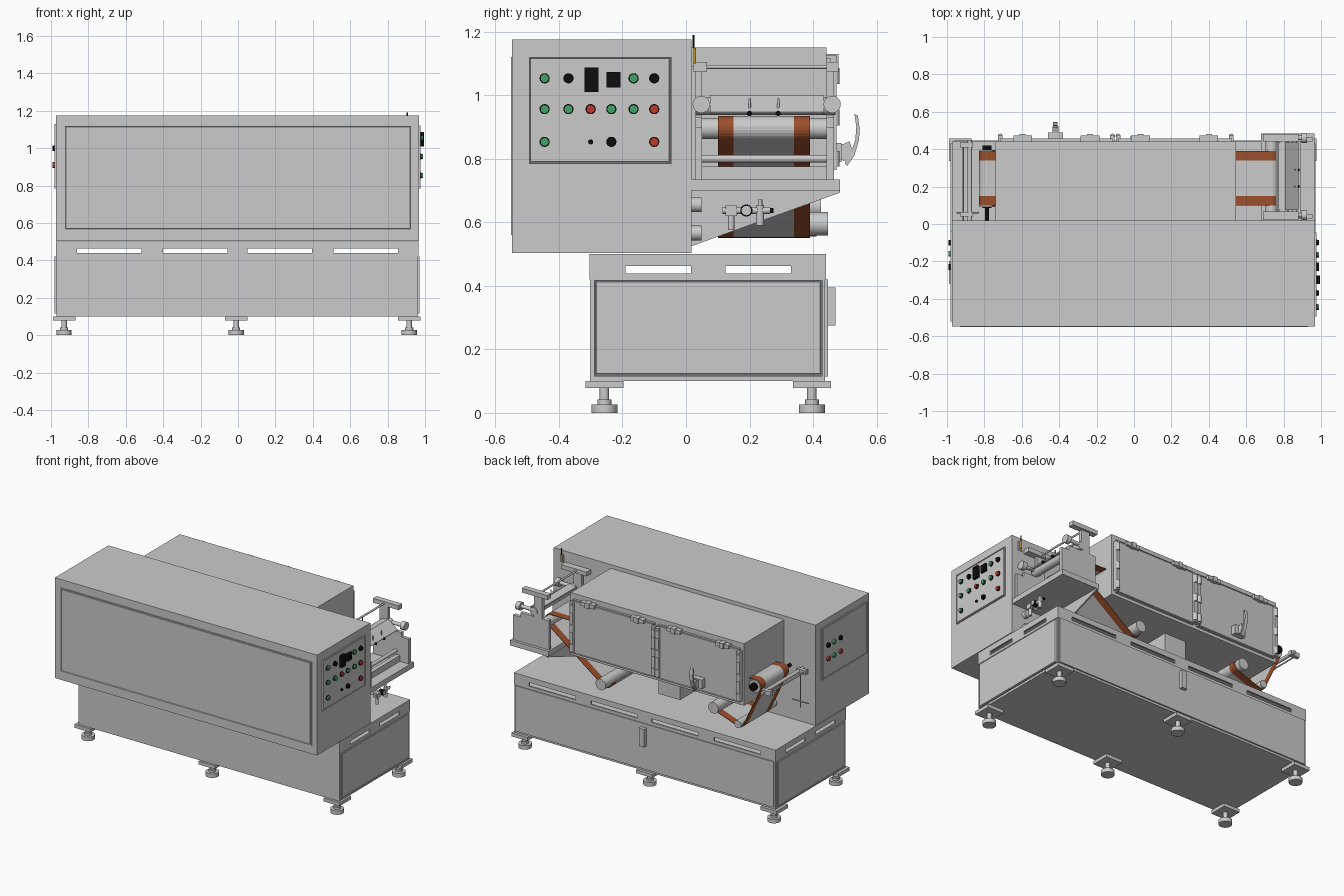
import bpy, bmesh, math
from mathutils import Vector

if "Cube" in bpy.data.objects:
    bpy.data.objects.remove(bpy.data.objects["Cube"])

def material(name, c):
    m = bpy.data.materials.new(name)
    m.diffuse_color = (*c, 1)
    m.use_nodes = True
    m.node_tree.nodes["Principled BSDF"].inputs["Base Color"].default_value = m.diffuse_color
    return m
COPPER = material("copper", (.33, .08, .025))
BLACK = material("black", (.004, .004, .004))
GREEN = material("green", (.05, .38, .14))
RED = material("red", (.5, .04, .025))
YELLOW = material("yellow", (.7, .4, .03))

def finish(name, bm, mat=None):
    me = bpy.data.meshes.new(name)
    bmesh.ops.recalc_face_normals(bm, faces=bm.faces)
    bm.to_mesh(me)
    bm.free()
    ob = bpy.data.objects.new(name, me)
    bpy.context.collection.objects.link(ob)
    if mat:
        me.materials.append(mat)
    return ob

def box(name, x0, x1, y0, y1, z0, z1, mat=None, groove=None, inset=.004):
    """Box from its limits; groove = direction of a face that gets a recessed line."""
    bm = bmesh.new()
    bmesh.ops.create_cube(bm, size=1)
    for v in bm.verts:
        v.co = ((x0+x1)/2 + v.co.x*(x1-x0), (y0+y1)/2 + v.co.y*(y1-y0), (z0+z1)/2 + v.co.z*(z1-z0))
    if groove:
        bm.normal_update()
        f = max(bm.faces, key=lambda f: f.normal.dot(Vector(groove)))
        n = f.normal.copy()
        bmesh.ops.inset_region(bm, faces=[f], thickness=inset)
        bmesh.ops.inset_region(bm, faces=[f], thickness=.003, depth=-.004)
        bmesh.ops.inset_region(bm, faces=[f], thickness=.003, depth=0)
        bmesh.ops.inset_region(bm, faces=[f], thickness=.002, depth=.004)
    return finish(name, bm, mat)

def cyl(name, a, b, r, mat=None, n=32):
    a, b = Vector(a), Vector(b)
    bm = bmesh.new()
    bmesh.ops.create_cone(bm, cap_ends=True, segments=n, radius1=r, radius2=r, depth=(b-a).length)
    rot = Vector((0, 0, 1)).rotation_difference((b-a).normalized()).to_matrix()
    for v in bm.verts:
        v.co = rot @ v.co + (a+b)/2
    for f in bm.faces:
        f.smooth = len(f.verts) == 4
    return finish(name, bm, mat)

def prism(name, pts, axis, lo, hi, mat=None):
    """Extrude a 2D profile along x (pts are y,z) or along y (pts are x,z)."""
    put = (lambda p, d: (d, p[0], p[1])) if axis == 'x' else (lambda p, d: (p[0], d, p[1]))
    bm = bmesh.new()
    f = bm.faces.new([bm.verts.new(put(p, lo)) for p in pts])
    new = bmesh.ops.extrude_face_region(bm, geom=[f])['geom']
    shift = Vector((hi-lo, 0, 0)) if axis == 'x' else Vector((0, hi-lo, 0))
    bmesh.ops.translate(bm, verts=[v for v in new if isinstance(v, bmesh.types.BMVert)], vec=shift)
    return finish(name, bm, mat)

def arc(cx, cz, r, a0, a1, n=10):
    return [(cx + r*math.cos(math.radians(a0+(a1-a0)*i/n)), cz + r*math.sin(math.radians(a0+(a1-a0)*i/n)))
            for i in range(n+1)]

def film(name, path):
    """Thin web with copper edges, following an x,z path."""
    strip = []
    for i, p in enumerate(path):
        d = Vector(path[min(i+1, len(path)-1)]) - Vector(path[max(i-1, 0)])
        d.normalize()
        strip.append((p[0] - d.y*.003, p[1] + d.x*.003))
    outline = list(path) + strip[::-1]
    for part, lo, hi, m in (("front_edge", .10, .15, COPPER), ("middle", .15, .34, None), ("back_edge", .34, .39, COPPER)):
        prism(f"{name}_{part}", outline, 'y', lo, hi, m)

# Front cabinet with grooved front panel
box("front_cabinet", -.973, .968, -.547, .018, .503, 1.175)
box("cabinet_front_panel", -.93, .93, -.551, -.54, .56, 1.12, groove=(0, -1, 0), inset=.006)

# Base: closed lower box, hollow slotted top section
box("base_lower", -.97, .962, -.302, .438, .1, .42)
top = box("base_slotted_top", -.973, .966, -.304, .441, .42, .5)
cuts = [box("cut_inner", -.963, .956, -.294, .431, .4, .49)]
cuts += [box("cut_slot", x, x+.345, -.5, .6, .44, .464) for x in (-.86, -.40, .05, .51)]
cuts += [box("cut_slot", -1.2, 1.2, y, y+.205, .438, .463) for y in (-.19, .125)]
bpy.context.view_layer.objects.active = top
for c in cuts:
    m = top.modifiers.new("cut", 'BOOLEAN')
    m.operation, m.object, m.solver = 'DIFFERENCE', c, 'EXACT'
    bpy.ops.object.modifier_apply(modifier=m.name)
    bpy.data.objects.remove(c)
for s, x in ((1, .96), (-1, -.97)):
    box("base_side_panel", min(x, x+s*.01), max(x, x+s*.01), -.29, .43, .115, .42, groove=(s, 0, 0))
box("base_back_door", -.96, .955, .436, .447, .115, .42)
box("base_door_handle", -.02, .02, .447, .471, .275, .395)

# Levelling feet
for x in (-.93, -.01, .915):
    for y in (-.257, .396):
        box("foot_plate", x-.06, x+.06, y-.06, y+.06, .078, .101)
        cyl("foot_stem", (x, y, .02), (x, y, .08), .015)
        cyl("foot_stem_lower", (x, y, .026), (x, y, .042), .022)
        cyl("foot_pad", (x, y, 0), (x, y, .027), .041)

# Right control panel
box("right_control_panel", .965, .975, -.494, -.045, .783, 1.12, groove=(1, 0, 0))
ys = (-.445, -.37, -.30, -.235, -.165, -.10)
buttons = [(ys[0], 1.053, GREEN), (ys[1], 1.053, BLACK), (ys[4], 1.053, GREEN), (ys[5], 1.053, BLACK)]
buttons += [(y, .956, c) for y, c in zip(ys, (GREEN, GREEN, RED, GREEN, GREEN, RED))]
buttons += [(ys[0], .853, GREEN), (ys[3], .853, BLACK), (ys[5], .853, RED)]
for y, z, c in buttons:
    cyl("button_ring", (.97, y, z), (.981, y, z), .016, BLACK)
    cyl("button_cap", (.97, y, z), (.989, y, z), .0135, c)
cyl("key_switch", (.97, -.30, .853), (.985, -.30, .853), .008, BLACK)
box("display_large", .97, .995, -.32, -.276, 1.01, 1.087, BLACK)
box("display_small", .97, .99, -.25, -.206, 1.024, 1.073, BLACK)

# Left control panel
box("left_control_panel", -.98, -.97, -.52, -.04, .785, 1.13, groove=(-1, 0, 0))
for y, z, c in ((-.23, 1.0, BLACK), (-.10, 1.0, BLACK), (-.16, 1.0, GREEN), (-.23, .91, RED), (-.10, .91, RED), (-.16, .91, GREEN)):
    cyl("left_button", (-.97, y, z), (-.993, y, z), .015, c)

# Drying chamber with duct
box("chamber", -.74, .545, .018, .442, .735, 1.15)
box("chamber_duct", -.16, 0, .13, .29, .56, .735)
# Two chamber doors with hinges and edge rods
for x0, x1 in ((-.715, -.115), (-.085, .52)):
    box("chamber_door", x0, x1, .44, .456, .755, 1.115, groove=(0, 1, 0))
    for x in (x0+.12, x1-.12):
        box("door_hinge", x-.05, x+.05, .44, .473, 1.10, 1.125)
        box("hinge_knuckle", x-.016, x+.016, .44, .48, 1.095, 1.13)
    for x in (x0, x1):
        box("door_edge_strip", x-.012, x+.012, .44, .474, .765, 1.10)
        for z in (.80, .93, 1.06):
            cyl("edge_strip_clamp", (x, .47, z-.025), (x, .47, z+.025), .013, n=16)
# Curved door lever
box("lever_base", -.46, -.38, .45, .49, .79, .85)
prism("lever_mount", [(.48, .84), (.515, .855), (.525, .82), (.505, .79), (.48, .80)], 'x', -.435, -.405)
prism("door_lever", [(.53, .942), (.541, .935), (.546, .90), (.545, .86), (.53, .81), (.507, .777), (.50, .785),
                     (.52, .82), (.533, .86), (.536, .90)], 'x', -.432, -.408)

# Rollers along the web path
for name, x, z, r, y0, y1 in (("right_lower_roller", .32, .595, .037, .03, .447), ("left_lower_roller", -.50, .65, .037, .03, .425),
                              ("left_dip_roller", -.67, .58, .025, .03, .41), ("right_guide_roller", .735, .895, .033, .05, .445),
                              ("left_infeed_roller", -.785, .86, .042, .09, .395)):
    cyl(name, (x, y0, z), (x, y1, z), r)
cyl("infeed_shaft", (-.785, .018, .86), (-.785, .12, .86), .011, BLACK)
for y in (.085, .39):
    cyl("infeed_cap", (-.785, y, .86), (-.785, y+.03, .86), .024, BLACK)

# Coated web on the right and left ends
film("right_web", [(.54, .93)] + arc(.735, .895, .036, 90, -50) + arc(.32, .595, .041, -50, -170))
film("left_web", [(-.73, .90)] + arc(-.785, .86, .045, 75, 190) + arc(-.67, .58, .028, 200, 300) + arc(-.50, .65, .040, 300, 390))

# Left guide bar with end blocks
cyl("left_guide_bar", (-.878, .018, .86), (-.878, .45, .86), .012)
cyl("left_thin_rod", (-.915, .018, .86), (-.915, .43, .86), .005, n=16)
for y in (.04, .41):
    box("guide_bar_block", -.93, -.862, y, y+.025, .845, .875)
cyl("left_hanging_rod", (-.89, .06, .62), (-.89, .06, .86), .004, n=12)
cyl("left_hanging_foot", (-.95, .06, .66), (-.83, .06, .66), .004, n=12)

# Right winder frame: tray, gusset, two side plates
box("winder_tray", .68, .965, .018, .484, .70, .735)
prism("tray_gusset", [(.018, .71), (.484, .71), (.484, .693), (.018, .525)], 'x', .69, .70)
side = [(.69, .70), (.955, .70), (.955, .90), (.90, .90), (.90, .93), (.80, .93), (.80, 1.075), (.88, 1.075), (.88, 1.103), (.69, 1.103), (.69, 1.075), (.74, 1.075), (.74, .93), (.69, .93)]
prism("winder_back_plate", side, 'y', .442, .466)
prism("winder_front_plate", side, 'y', .03, .05)
for y0, y1 in ((.442, .48), (.022, .066)):
    box("plate_cap", .69, .88, y0, y1, 1.075, 1.104)
box("winder_cross_beam", .86, .89, .04, .45, .735, .775)
cyl("winder_lower_rod", (.86, .04, .80), (.86, .45, .80), .012)
cyl("winder_top_rod", (.77, .04, 1.089), (.77, .45, 1.089), .006)
# Nip roller, guide plate, pins and round clamps
cyl("nip_roller", (.80, .03, .965), (.80, .47, .965), .027)
prism("guide_plate", [(.76, .99), (.81, 1.0), (.88, .947), (.875, .94), (.81, .985), (.76, .98)], 'y', .075, .435)
for y in (.20, .29):
    cyl("guide_pin", (.86, y, .95), (.86, y, .99), .004, n=12)
    cyl("guide_pin_tip", (.87, y, .942), (.885, y, .942), .008, BLACK, 16)
for y in (.048, .46):
    cyl("round_clamp", (.895, y, .971), (.925, y, .971), .027)
    cyl("clamp_shaft", (.80, y, .971), (.90, y, .971), .012)

# Air regulator below the tray
cyl("regulator_body", (.93, .115, .637), (.93, .265, .637), .011)
box("regulator_block", .915, .945, .125, .16, .62, .652)
cyl("regulator_bowl", (.93, .142, .575), (.93, .142, .63), .010)
cyl("regulator_valve", (.93, .233, .59), (.93, .233, .655), .013)
cyl("regulator_knob", (.93, .233, .65), (.93, .233, .672), .007)
cyl("gauge_ring", (.92, .19, .637), (.95, .19, .637), .019, BLACK)
cyl("gauge_face", (.94, .19, .637), (.953, .19, .637), .015)
cyl("regulator_end", (.93, .26, .637), (.93, .275, .637), .008, BLACK)
cyl("regulator_pipe", (.88, .142, .637), (.93, .142, .637), .008)
for z in (.655, .566):
    cyl("wall_stub", (.87, .015, z), (.87, .048, z), .023)

# Indicator sensor on the cabinet's back edge
box("sensor_bracket", .89, .92, .018, .023, 1.09, 1.15)
cyl("sensor_body", (.905, .026, 1.10), (.905, .026, 1.148), .006, YELLOW, 16)
cyl("sensor_antenna", (.905, .024, 1.148), (.905, .024, 1.19), .003, BLACK, 12)
